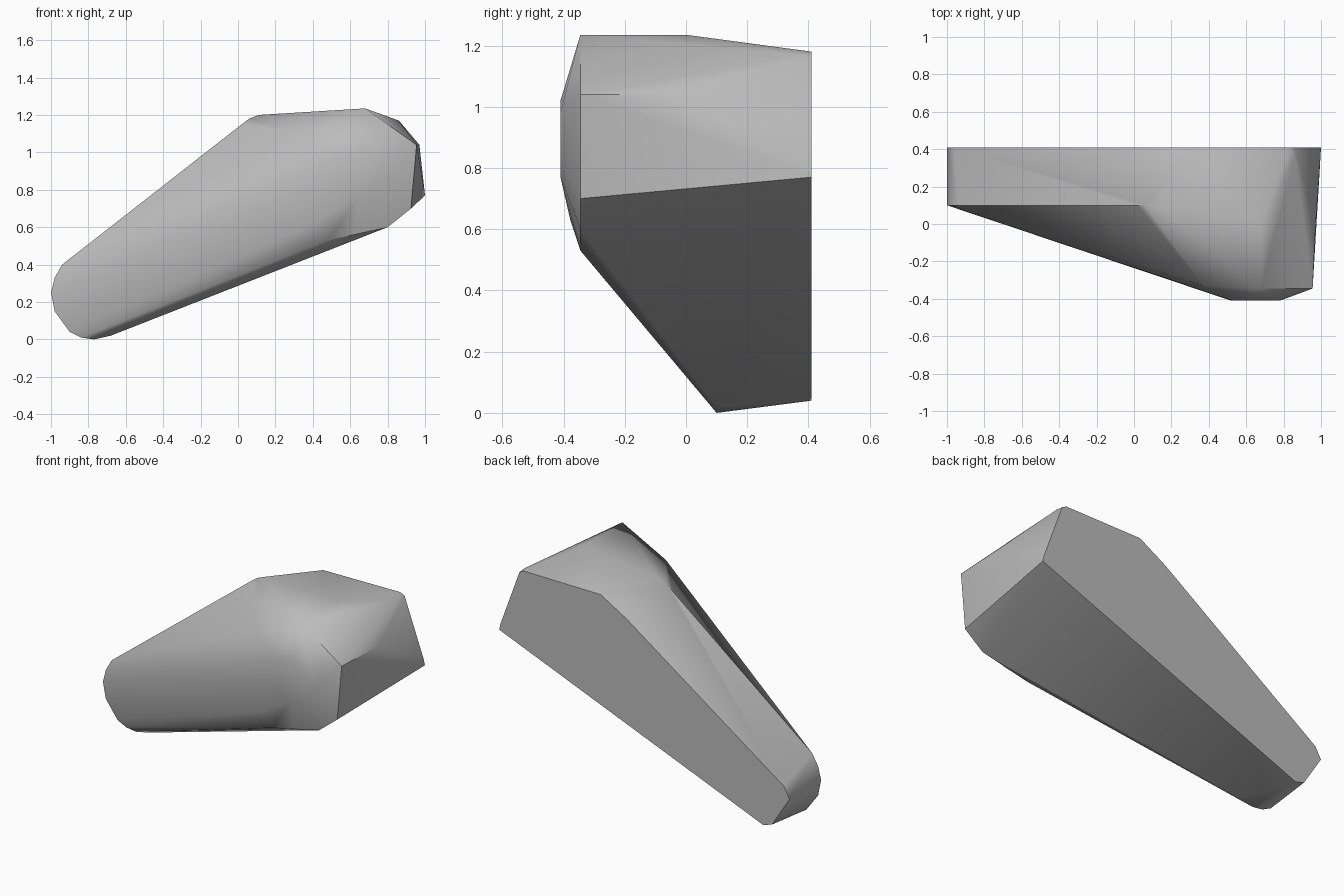
import bpy, bmesh, math

cube = bpy.data.objects.get("Cube")
if cube:
    bpy.data.objects.remove(cube, do_unlink=True)

# Stone colour
stone = bpy.data.materials.new("stone_grey")
stone.use_nodes = True
grey = (0.5, 0.5, 0.5, 1)
stone.diffuse_color = grey
bsdf = stone.node_tree.nodes["Principled BSDF"]
bsdf.inputs["Base Color"].default_value = grey
bsdf.inputs["Roughness"].default_value = 0.8

# Outlines in x and z, each lying in one depth plane
back = [(1, .77), (.99, .81), (.86, 1.165), (.83, 1.18), (.3, 1.175), (.12, 1.07),
        (-.96, .32), (-1, .25), (-.88, .06), (-.82, .04)]
middle = [(-.94, .4), (-.98, .33), (-1, .25), (-.98, .15), (-.9, .04), (-.84, .01),
          (-.77, 0), (-.68, .02), (.02, 1.15), (.06, 1.18), (.11, 1.2)]
front = [(.68, 1.235), (.955, 1.04), (.925, .7), (.8, .6), (.62, .56), (.48, .53)]
cap = [(.52, .85), (.53, .98), (.66, 1.02), (.78, .98), (.78, .83), (.65, .77)]

# Crown corners on the end and top
crown = [(.68, 0, 1.235), (.86, .36, 1.17), (.97, -.02, 1.04),
         (.37, -.33, 1.09), (.43, -.378, .63)]

points = [(x, y, z) for y, ring in ((.41, back), (.1, middle), (-.345, front), (-.41, cap))
          for x, z in ring] + crown

# Boulder: hull wrapped round the outlines
bm = bmesh.new()
for p in points:
    bm.verts.new(p)
hull = bmesh.ops.convex_hull(bm, input=bm.verts)
loose = [v for v in bm.verts if not v.link_faces]
bmesh.ops.delete(bm, geom=loose, context='VERTS')
bmesh.ops.dissolve_limit(bm, angle_limit=math.radians(1), verts=bm.verts, edges=bm.edges)
bmesh.ops.recalc_face_normals(bm, faces=bm.faces)

mesh = bpy.data.meshes.new("boulder")
bm.to_mesh(mesh)
bm.free()
mesh.materials.append(stone)
boulder = bpy.data.objects.new("boulder", mesh)
bpy.context.collection.objects.link(boulder)

bpy.ops.object.select_all(action='DESELECT')
boulder.select_set(True)
bpy.context.view_layer.objects.active = boulder
bpy.ops.object.shade_smooth_by_angle(angle=math.radians(40))
